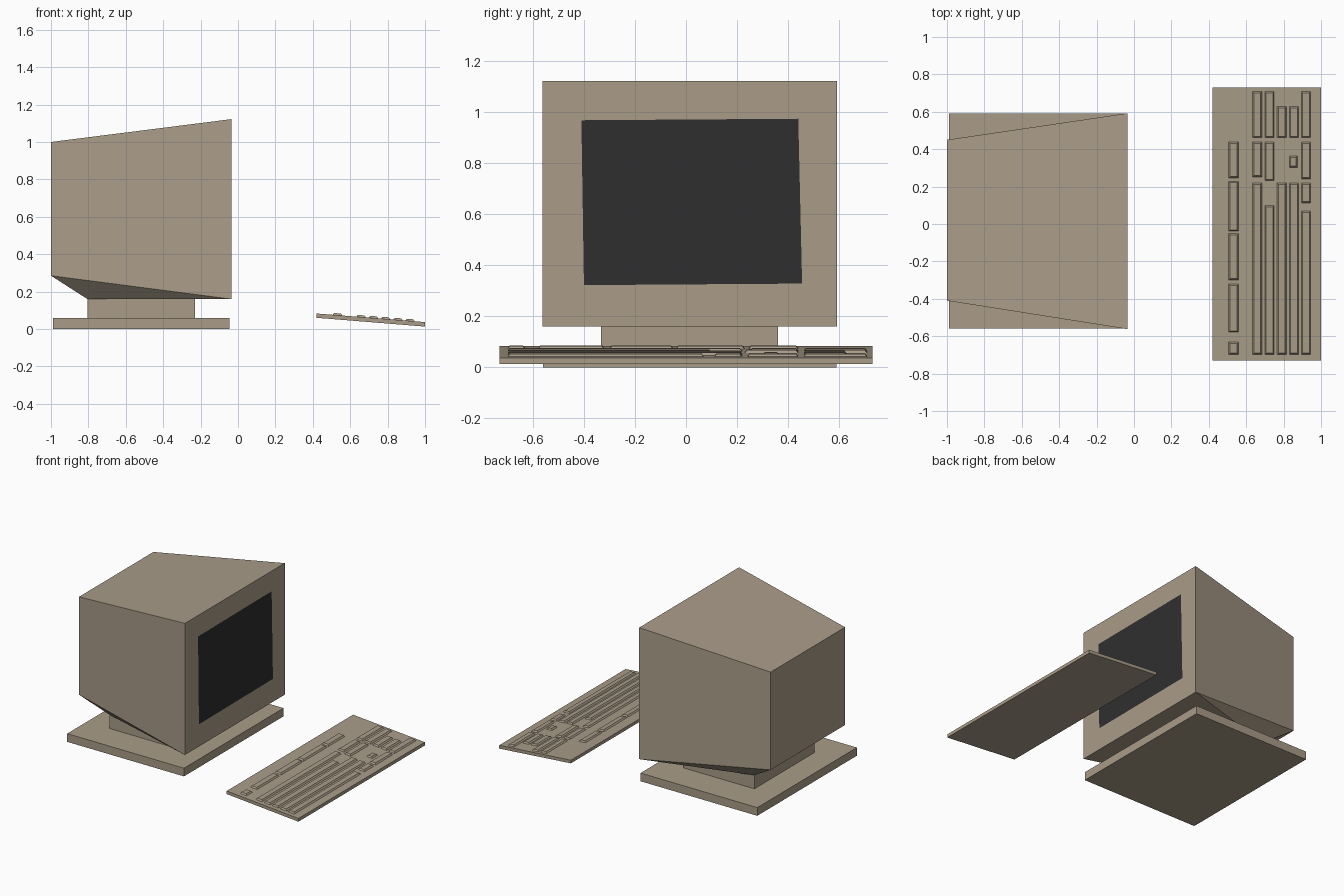
import bpy
import bmesh

if "Cube" in bpy.data.objects:
    bpy.data.objects.remove(bpy.data.objects["Cube"])


def material(name, rgb):
    m = bpy.data.materials.new(name)
    m.diffuse_color = (*rgb, 1)
    m.use_nodes = True
    m.node_tree.nodes["Principled BSDF"].inputs["Base Color"].default_value = m.diffuse_color
    return m


BEIGE = material("beige_plastic", (0.40, 0.335, 0.25))
DARK = material("dark_screen", (0.028, 0.028, 0.028))


def make(name, verts, faces, mats=(BEIGE,)):
    me = bpy.data.meshes.new(name)
    me.from_pydata(verts, [], faces)
    ob = bpy.data.objects.new(name, me)
    bpy.context.collection.objects.link(ob)
    for m in mats:
        me.materials.append(m)
    bm = bmesh.new()
    bm.from_mesh(me)
    bmesh.ops.recalc_face_normals(bm, faces=bm.faces)
    bm.to_mesh(me)
    bm.free()
    return ob


def rect_x(x, y0, y1, z0, z1):
    return [(x, y0, z0), (x, y1, z0), (x, y1, z1), (x, y0, z1)]


BOX = [(0, 3, 2, 1), (4, 5, 6, 7)] + [(i, (i + 1) % 4, (i + 1) % 4 + 4, i + 4) for i in range(4)]


def box(name, x0, x1, y0, y1, z0, z1):
    return make(name, rect_x(x0, y0, y1, z0, z1) + rect_x(x1, y0, y1, z0, z1), BOX)


# Stand: wide foot and neck
box("stand_foot", -0.99, -0.045, -0.56, 0.59, 0.0, 0.06)
box("stand_neck", -0.805, -0.23, -0.333, 0.36, 0.06, 0.162)

# Monitor case: tapered to the back, underside folded up behind the neck, screen cut in the front
FX = -0.036
verts = rect_x(-1.0, -0.41, 0.45, 0.285, 1.0) + rect_x(FX, -0.562, 0.592, 0.16, 1.122)
verts += [(FX, -0.40, 0.322), (FX, 0.455, 0.328), (FX, 0.44, 0.974), (FX, -0.41, 0.968)]
verts += [(-0.805, -0.333, 0.16), (-0.805, 0.36, 0.16)]
faces = [(0, 3, 2, 1), (1, 2, 6, 5), (2, 3, 7, 6), (3, 0, 4, 7)]
faces += [(4 + i, 4 + (i + 1) % 4, 8 + (i + 1) % 4, 8 + i) for i in range(4)]
faces += [(0, 1, 13, 12), (0, 12, 4), (1, 5, 13), (4, 12, 13, 5), (8, 9, 10, 11)]
case = make("monitor_case", verts, faces, (BEIGE, DARK))
for p in case.data.polygons:
    if p.center.x > FX - 0.001 and all(abs(case.data.vertices[v].co.y) < 0.5 for v in p.vertices):
        p.material_index = 1

# Keyboard slab, sloping down towards the user
KX0, KX1 = 0.42, 1.0


def top(x):
    return 0.083 + (0.037 - 0.083) * (x - KX0) / (KX1 - KX0)


make("keyboard_slab",
     rect_x(KX0, -0.73, 0.73, 0.06, top(KX0)) + rect_x(KX1, -0.73, 0.73, 0.013, top(KX1)), BOX)

# Raised key groups: (x0, x1, y0, y1), each a low bevelled block
keys = [(0.505, 0.56, a, b) for a, b in
        [(-0.70, -0.63), (-0.58, -0.32), (-0.30, -0.05), (-0.04, 0.23), (0.245, 0.44)]]
rows = [0.632, 0.698, 0.763, 0.829, 0.893]
ends = [0.22, 0.10, 0.22, 0.22, 0.07]
keys += [(x, x + 0.053, -0.70, e) for x, e in zip(rows, ends)]
# Navigation and arrow keys
keys += [(0.632, 0.685, 0.25, 0.44), (0.698, 0.751, 0.23, 0.44),
         (0.829, 0.875, 0.30, 0.365), (0.893, 0.946, 0.24, 0.44), (0.893, 0.946, 0.11, 0.22)]
# Number pad
keys += [(0.632, 0.685, 0.46, 0.71), (0.698, 0.751, 0.46, 0.71), (0.763, 0.816, 0.46, 0.63),
         (0.829, 0.882, 0.46, 0.63), (0.893, 0.946, 0.46, 0.71)]

kv, kf = [], []
for x0, x1, y0, y1 in keys:
    n = len(kv)
    for d, h in ((0, -0.002), (0.009, 0.010)):
        kv += [(x, y, top(x) + h) for x, y in
               ((x0 + d, y0 + d), (x1 - d, y0 + d), (x1 - d, y1 - d), (x0 + d, y1 - d))]
    kf += [tuple(i + n for i in f) for f in BOX]
make("keyboard_keys", kv, kf)
